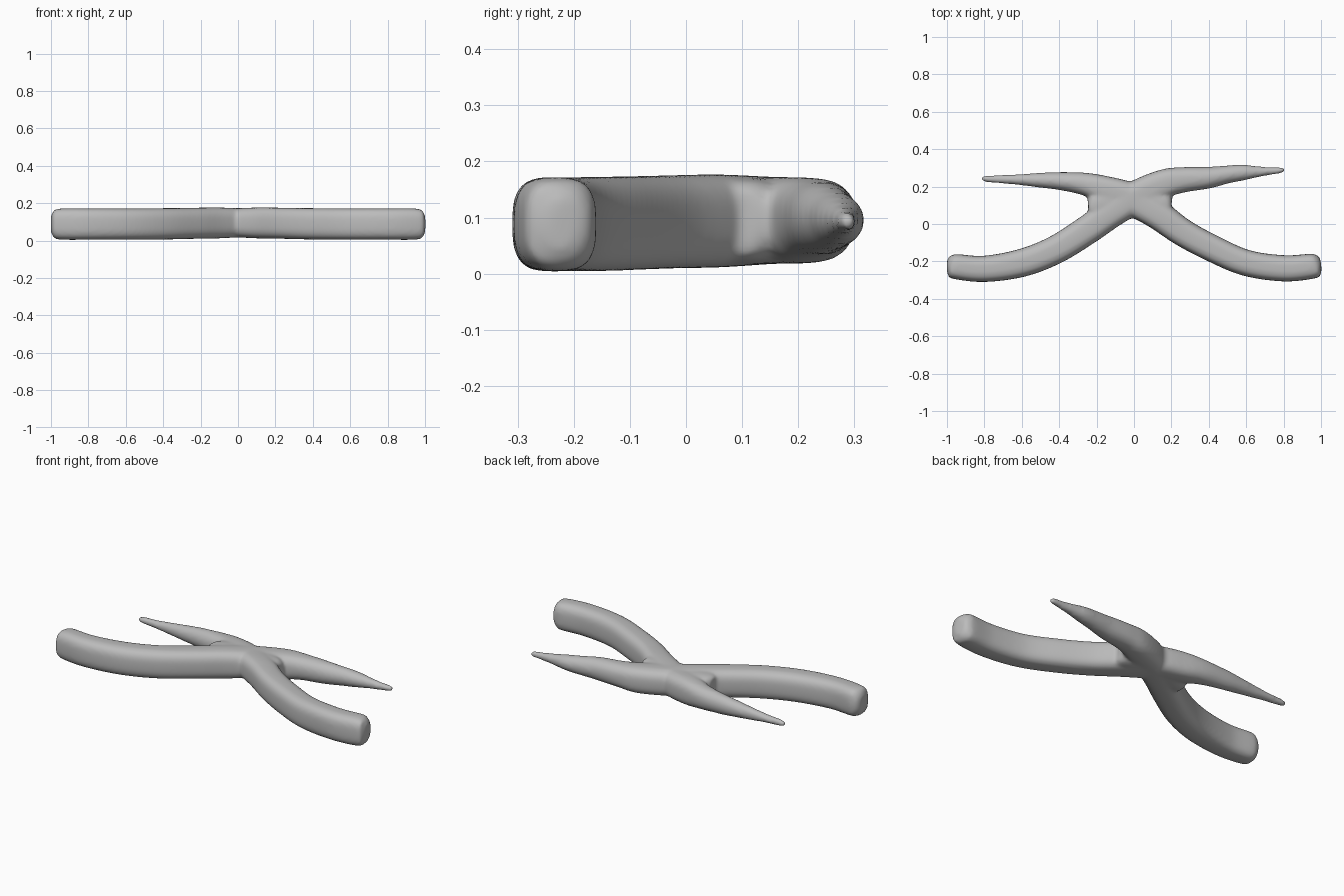
import bpy, bmesh, math
from mathutils import Vector

SIDES = 28


def catmull(a, b, c, d, t):
    return tuple(0.5 * (2 * q + (r - p) * t + (2 * p - 5 * q + 4 * r - s) * t * t
                        + (3 * q - p - 3 * r + s) * t ** 3)
                 for p, q, r, s in zip(a, b, c, d))


def smooth_path(pts, steps=6):
    ext = [pts[0]] + pts + [pts[-1]]
    out = [catmull(*ext[i:i + 4], k / steps) for i in range(len(pts) - 1) for k in range(steps)]
    return out + [pts[-1]]


def sweep(bm, pts, exponent):
    """Sweep a rounded section; each point is x, y, z, half width, half height, roundness blend."""
    path = smooth_path(pts)
    rings = []
    for i, (x, y, z, w, h) in enumerate(path):
        a, b = path[max(i - 1, 0)], path[min(i + 1, len(path) - 1)]
        side = Vector((a[1] - b[1], b[0] - a[0], 0)).normalized()
        # sections get rounder where they become slim
        e = 2 / (2 + (exponent - 2) * min(1, max(0, (h - 0.06) / 0.02)))
        ring = []
        for k in range(SIDES):
            t = 2 * math.pi * k / SIDES
            c, s = math.cos(t), math.sin(t)
            u = math.copysign(abs(c) ** e, c) * w
            v = math.copysign(abs(s) ** e, s) * h
            ring.append(bm.verts.new(Vector((x, y, z + v)) + side * u))
        rings.append(ring)
    for r, q in zip(rings, rings[1:]):
        for k in range(SIDES):
            n = (k + 1) % SIDES
            bm.faces.new((r[k], r[n], q[n], q[k]))
    bm.faces.new(rings[0][::-1])
    bm.faces.new(rings[-1])


# left handle running into the right jaw
arm_a = [(-1.0, -0.222, .088, .03, .045), (-.985, -.223, .088, .056, .07), (-.95, -.228, .088, .067, .083),
         (-.8, -.24, .088, .07, .084), (-.6, -.208, .088, .075, .084), (-.42, -.138, .089, .076, .084),
         (-.25, -.032, .092, .078, .083), (-.12, .06, .094, .08, .083), (.02, .15, .095, .085, .078),
         (.16, .215, .095, .077, .076), (.26, .236, .098, .068, .068), (.4, .248, .098, .058, .062),
         (.5, .265, .096, .048, .052), (.58, .275, .095, .043, .043), (.67, .28, .094, .028, .029),
         (.74, .284, .093, .02, .021), (.79, .288, .093, .016, .016), (.806, .289, .093, .009, .009)]
# right handle running into the left jaw
arm_b = [(1.0, -.218, .088, .03, .045), (.985, -.22, .088, .056, .07), (.95, -.226, .088, .067, .083),
         (.8, -.237, .088, .07, .084), (.6, -.208, .088, .07, .084), (.42, -.131, .089, .072, .084),
         (.26, -.045, .092, .074, .083), (.12, .055, .094, .08, .083), (-.02, .135, .095, .085, .078),
         (-.16, .185, .095, .073, .076), (-.27, .215, .095, .06, .066), (-.4, .23, .094, .048, .056),
         (-.5, .234, .093, .04, .045), (-.6, .237, .092, .03, .034), (-.7, .239, .092, .023, .023),
         (-.79, .242, .092, .018, .018), (-.818, .244, .092, .009, .009)]
# web that fills the crossing
hub = [(-.245, .09, .093, .05, .062), (-.2, .095, .094, .085, .076), (-.02, .13, .094, .1, .077),
       (.15, .095, .094, .085, .076), (.195, .085, .093, .05, .062)]

bm = bmesh.new()
for pts, exponent in ((arm_a, 3.0), (arm_b, 3.0), (hub, 2.8)):
    sweep(bm, pts, exponent)
bmesh.ops.recalc_face_normals(bm, faces=bm.faces[:])
mesh = bpy.data.meshes.new("crossed_arms")
bm.to_mesh(mesh)
bm.free()
tool = bpy.data.objects.new("crossed_arms", mesh)
bpy.context.collection.objects.link(tool)

# fuse the arms into one soft body
remesh = tool.modifiers.new("fuse", 'REMESH')
remesh.mode = 'VOXEL'
remesh.voxel_size = 0.009
remesh.use_smooth_shade = True
soften = tool.modifiers.new("soften", 'SMOOTH')
soften.factor = 0.5
soften.iterations = 10

grey = bpy.data.materials.new("grey")
grey.diffuse_color = (0.5, 0.5, 0.5, 1)
mesh.materials.append(grey)
for p in mesh.polygons:
    p.use_smooth = True
